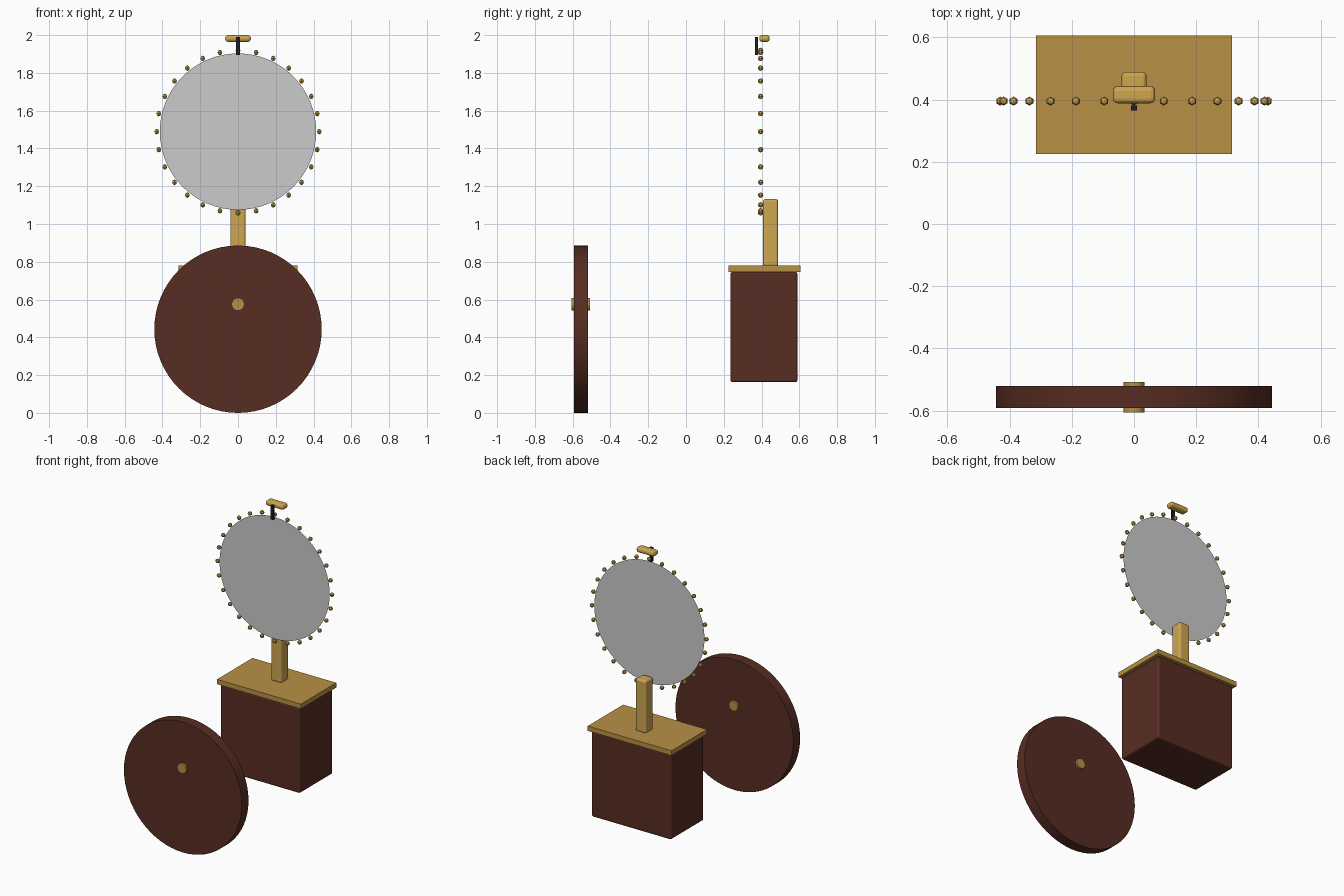
import bpy
import math

if "Cube" in bpy.data.objects:
    bpy.data.objects.remove(bpy.data.objects["Cube"])


def material(name, rgb):
    m = bpy.data.materials.new(name)
    m.diffuse_color = (*rgb, 1)
    m.use_nodes = True
    m.node_tree.nodes["Principled BSDF"].inputs["Base Color"].default_value = m.diffuse_color
    return m


WOOD = material("dark_wood", (0.095, 0.026, 0.016))
BRASS = material("brass", (0.48, 0.28, 0.06))
GOLD = material("gold", (0.62, 0.38, 0.08))
BLACK = material("black", (0.015, 0.013, 0.02))


def finish(name, mat):
    ob = bpy.context.object
    ob.name = name
    if mat:
        ob.data.materials.append(mat)
    return ob


def box(name, lo, hi, mat, bevel=0.0, segments=3):
    centre = [(a + b) / 2 for a, b in zip(lo, hi)]
    bpy.ops.mesh.primitive_cube_add(size=1, location=centre)
    ob = finish(name, mat)
    ob.scale = [b - a for a, b in zip(lo, hi)]
    bpy.ops.object.transform_apply(location=False, rotation=False, scale=True)
    if bevel:
        mod = ob.modifiers.new("bevel", 'BEVEL')
        mod.width = bevel
        mod.segments = segments
    return ob


def disc(name, y, z, radius, depth, sides, mat):
    bpy.ops.mesh.primitive_cylinder_add(vertices=sides, radius=radius, depth=depth,
                                        location=(0, y, z), rotation=(math.pi / 2, 0, 0))
    ob = finish(name, mat)
    bpy.ops.object.shade_smooth_by_angle()
    return ob


# Round wooden panel standing in front, with a brass hub through it
disc("round_panel", -0.556, 0.443, 0.443, 0.072, 64, WOOD)
disc("panel_hub", -0.556, 0.575, 0.034, 0.098, 24, BRASS)

# Wooden cabinet and its brass top
box("cabinet", (-0.30, 0.235, 0.163), (0.30, 0.59, 0.747), WOOD, 0.012)
box("cabinet_top", (-0.315, 0.225, 0.747), (0.315, 0.605, 0.78), BRASS)

# Post carrying the mirror
box("post", (-0.04, 0.408, 0.775), (0.04, 0.488, 1.132), GOLD, 0.012)

# Thin round mirror face
bpy.ops.mesh.primitive_circle_add(vertices=64, radius=0.414, fill_type='NGON',
                                  location=(0, 0.393, 1.489), rotation=(math.pi / 2, 0, 0))
finish("mirror_face", None)

# Ring of small beads round the mirror
for i in range(28):
    a = math.tau * i / 28
    bpy.ops.mesh.primitive_uv_sphere_add(
        segments=6, ring_count=4, radius=0.0145,
        location=(0.43 * math.sin(a), 0.395, 1.489 + 0.43 * math.cos(a)))
    finish(f"bead_{i + 1}", GOLD)

# Rounded crossbar and black pin at the top
box("crossbar", (-0.068, 0.388, 1.964), (0.068, 0.443, 2.0), GOLD, 0.015)
box("pin", (-0.01, 0.364, 1.895), (0.01, 0.38, 1.99), BLACK)
